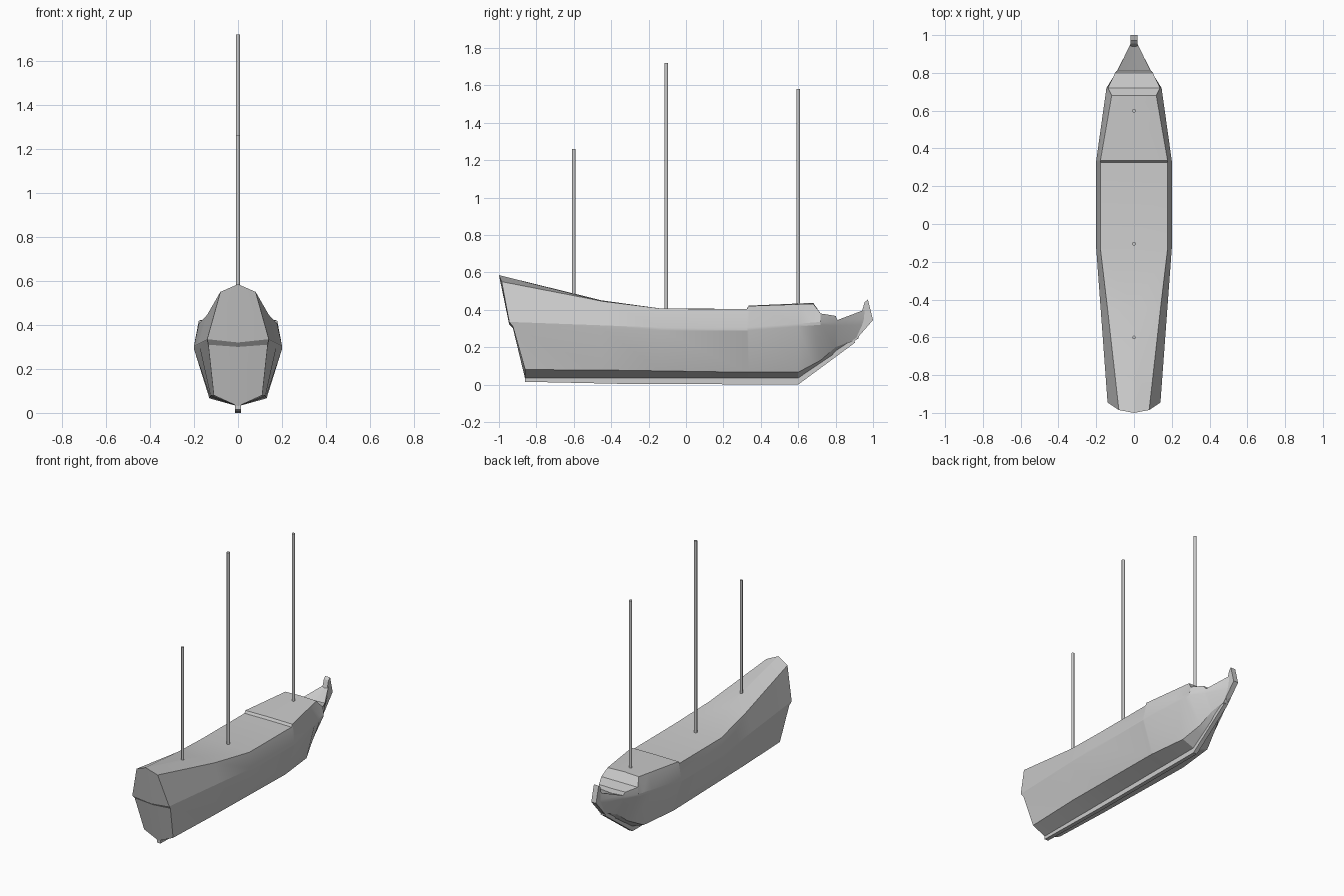
import bpy, bmesh, math

default_cube = bpy.data.objects.get("Cube")
if default_cube:
    bpy.data.objects.remove(default_cube, do_unlink=True)

grey = bpy.data.materials.new("plain grey")
grey.use_nodes = True
colour = (0.6, 0.6, 0.6, 1)
grey.diffuse_color = colour
grey.node_tree.nodes["Principled BSDF"].inputs["Base Color"].default_value = colour


def finish(name, bm, smooth_angle=None):
    """Turn a bmesh into a named, coloured object."""
    bmesh.ops.recalc_face_normals(bm, faces=bm.faces[:])
    mesh = bpy.data.meshes.new(name)
    bm.to_mesh(mesh)
    bm.free()
    mesh.materials.append(grey)
    obj = bpy.data.objects.new(name, mesh)
    bpy.context.collection.objects.link(obj)
    if smooth_angle:
        bpy.ops.object.select_all(action='DESELECT')
        obj.select_set(True)
        bpy.context.view_layer.objects.active = obj
        bpy.ops.object.shade_smooth_by_angle(angle=math.radians(smooth_angle))
    return obj


def sample(rail, y):
    """Point on a lengthwise rail at the given y, returned as (x, y, z)."""
    for (y0, x0, z0), (y1, x1, z1) in zip(rail, rail[1:]):
        if y <= y1:
            t = (y - y0) / (y1 - y0)
            return (x0 + t * (x1 - x0), y, z0 + t * (z1 - z0))


def prism(name, outline, half_width):
    """Extrude a side outline of (y, z) points across x."""
    bm = bmesh.new()
    face = bm.faces.new([bm.verts.new((-half_width, y, z)) for y, z in outline])
    extruded = bmesh.ops.extrude_face_region(bm, geom=[face])
    moved = [v for v in extruded["geom"] if isinstance(v, bmesh.types.BMVert)]
    bmesh.ops.translate(bm, verts=moved, vec=(2 * half_width, 0, 0))
    return finish(name, bm)


# Hull rails from stern to bow, as (y, half width, z)
deck_centre = [(-1, 0, .585), (-.45, 0, .45), (-.13, 0, .406), (.325, 0, .405),
               (.335, 0, .422), (.68, 0, .437), (.72, 0, .38), (.8, 0, .365),
               (.81, 0, .338), (.955, 0, .395)]
deck_edge = [(-.985, .08, .55), (-.45, .14, .446), (-.13, .178, .406),
             (.325, .178, .404), (.335, .178, .42), (.68, .118, .432),
             (.72, .138, .38), (.8, .1, .367), (.81, .088, .345), (.955, .018, .4)]
waist_top = [(-.945, .14, .335), (-.13, .2, .305), (.335, .2, .305),
             (.72, .146, .335), (.81, .09, .335), (.955, .016, .35)]
waist_base = [(-.925, .135, .31), (-.13, .2, .29), (.335, .2, .29),
              (.72, .145, .32), (.81, .085, .315), (.95, .014, .32)]
bilge = [(-.86, .11, .08), (-.45, .125, .078), (.325, .13, .066),
         (.6, .1, .066), (.72, .06, .13), (.8, .035, .2), (.92, .012, .245)]
keel_line = [(-.86, 0, .03), (.6, 0, .03), (.9, 0, .235)]
rails = [deck_centre, deck_edge, waist_top, waist_base, bilge, keel_line]
stations = [-.45, -.13, .325, .335, .6, .68, .72, .8, .81]

# Half hull skinned between the rails
bm = bmesh.new()
rows = []
for rail in rails:
    ends = rail[0], rail[-1]
    points = [sample(rail, y) for y in (ends[0][0], *stations, ends[1][0])]
    rows.append([bm.verts.new(p) for p in points])
for upper, lower in zip(rows, rows[1:]):
    for i in range(len(upper) - 1):
        bm.faces.new((upper[i], upper[i + 1], lower[i + 1], lower[i]))

# Transom in two panels with an overhanging step between them
step_top = bm.verts.new((0, -.945, .32))
step_base = bm.verts.new((0, -.925, .3))
centre, edge, top, base, turn, foot = [row[0] for row in rows]
bm.faces.new((centre, edge, top, step_top))
bm.faces.new((step_top, top, base, step_base))
bm.faces.new((step_base, base, turn, foot))
bm.faces.new([row[-1] for row in rows])

# Other half of the hull
bmesh.ops.mirror(bm, geom=bm.verts[:] + bm.edges[:] + bm.faces[:],
                 axis='X', merge_dist=.0005)
# Drop the bow's inner seam if it lies on the centre plane
seam = [f for f in bm.faces if all(abs(v.co.x) < .0001 for v in f.verts)]
bmesh.ops.delete(bm, geom=seam, context='FACES_ONLY')
finish("hull", bm, smooth_angle=15)

# Keel and stem
prism("keel", [(-.86, .015), (-.35, .004), (.6, 0), (.905, .225),
               (.88, .25), (.6, .045), (-.86, .045)], .014)
prism("stem_post", [(.895, .225), (1, .345), (.972, .455), (.955, .44),
                    (.94, .39), (.88, .25)], .018)

# Masts
for name, y, bottom, height, radius in (("mizzen_mast", -.6, .44, 1.26, .009),
                                        ("main_mast", -.105, .38, 1.72, .01),
                                        ("fore_mast", .6, .4, 1.58, .01)):
    bm = bmesh.new()
    bmesh.ops.create_cone(bm, cap_ends=True, segments=12, radius1=radius,
                          radius2=radius, depth=height - bottom)
    bmesh.ops.translate(bm, verts=bm.verts[:], vec=(0, y, (height + bottom) / 2))
    finish(name, bm, smooth_angle=40)
